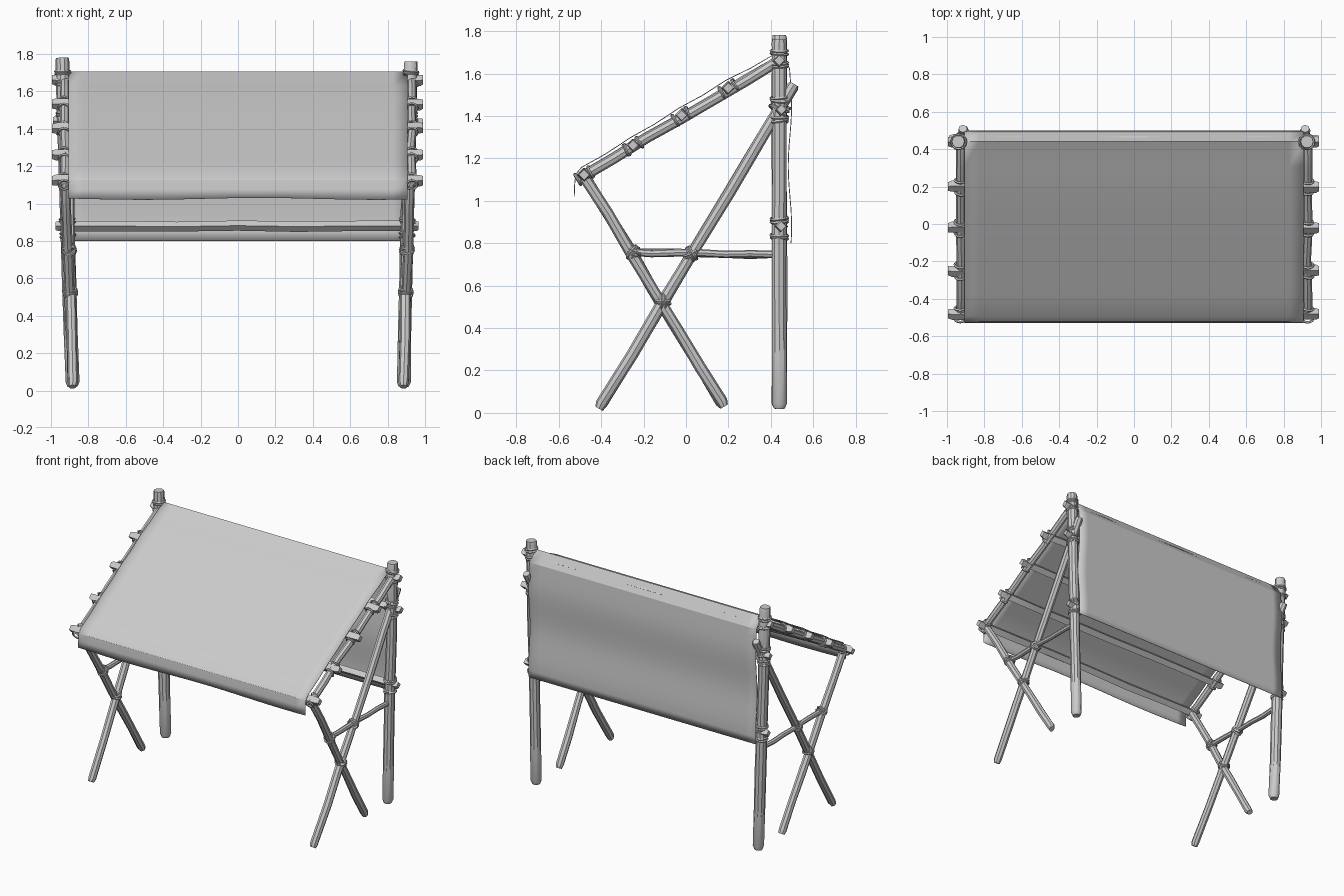
import bpy, bmesh, math, random
from mathutils import Vector, Matrix

random.seed(4)
cube = bpy.data.objects.get("Cube")
if cube:
    bpy.data.objects.remove(cube, do_unlink=True)

grey = bpy.data.materials.new("plain_grey")
grey.use_nodes = True
grey.diffuse_color = (0.6, 0.6, 0.6, 1)
grey.node_tree.nodes["Principled BSDF"].inputs["Base Color"].default_value = (0.6, 0.6, 0.6, 1)


def finish(bm, name, angle=35):
    bmesh.ops.recalc_face_normals(bm, faces=bm.faces)
    mesh = bpy.data.meshes.new(name)
    bm.to_mesh(mesh)
    bm.free()
    mesh.materials.append(grey)
    obj = bpy.data.objects.new(name, mesh)
    bpy.context.collection.objects.link(obj)
    bpy.ops.object.select_all(action='DESELECT')
    obj.select_set(True)
    bpy.context.view_layer.objects.active = obj
    bpy.ops.object.shade_smooth_by_angle(angle=math.radians(angle))
    return obj


def axes(direction):
    """Two vectors square to a direction, the first lying level along x if possible."""
    d = direction.normalized()
    ref = Vector((0, 0, 1)) if abs(d.x) > 0.8 else Vector((1, 0, 0))
    u = (ref - d * ref.dot(d)).normalized()
    return u, d.cross(u)


def pole(name, start, end, radius, sides=8, wobble=0.004, foot=0.75, head=0.85):
    """Rough-hewn round timber with worn ends."""
    start, end = Vector(start), Vector(end)
    u, v = axes(end - start)
    length = (end - start).length
    worn = 0.025 / length
    stops = [(0, foot), (worn, 1)]
    stops += [(i / 6, random.uniform(0.93, 1.06)) for i in range(1, 6)]
    stops += [(1 - worn * 0.6, 1), (1, head)]
    bm = bmesh.new()
    rings = []
    for t, scale in stops:
        shift = 0 if t in (0, 1) else wobble
        c = start.lerp(end, t) + u * random.uniform(-shift, shift) + v * random.uniform(-shift, shift)
        ring = []
        for k in range(sides):
            a = math.tau * k / sides
            ring.append(bm.verts.new(c + (u * math.cos(a) + v * math.sin(a)) * radius * scale))
        rings.append(ring)
    for a, b in zip(rings, rings[1:]):
        for k in range(sides):
            n = (k + 1) % sides
            bm.faces.new((a[k], a[n], b[n], b[k]))
    bm.faces.new(rings[0])
    bm.faces.new(rings[-1])
    return finish(bm, name)


def lashing(name, centre, axis, radius, turns=3, gap=0.014, tilt=0.15, rope=0.007):
    """Turns of rope wound round an axis."""
    bm = bmesh.new()
    n, m = 12, 5
    axis = Vector(axis).normalized()
    for t in range(turns):
        lean = Vector([random.uniform(-tilt, tilt) for _ in range(3)])
        d = (axis + lean).normalized()
        u, v = axes(d)
        c = Vector(centre) + axis * gap * (t - (turns - 1) / 2)
        grid = []
        for i in range(n):
            a = math.tau * i / n
            out = u * math.cos(a) + v * math.sin(a)
            grid.append([bm.verts.new(c + out * (radius + rope * math.cos(b)) + d * rope * math.sin(b))
                         for b in (math.tau * j / m for j in range(m))])
        for i in range(n):
            for j in range(m):
                p, q, k = grid[i], grid[(i + 1) % n], (j + 1) % m
                bm.faces.new((p[j], q[j], q[k], p[k]))
    finish(bm, name, 60)


def cross_lashing(name, centre, d1, d2, radius):
    """Two diagonal windings where timbers cross."""
    d1, d2 = Vector(d1).normalized(), Vector(d2).normalized()
    lashing(name + "_over", centre, d1 + d2, radius, 2)
    lashing(name + "_under", centre, d1 - d2, radius, 2)


# Purlin positions (y, z) down the roof slope
slope = [(0.44, 1.66), (0.20, 1.53), (-0.02, 1.40), (-0.25, 1.26), (-0.48, 1.12)]

# Side frames
for side, s, top_x, top_z in (("left", 1, 0.925, 1.76), ("right", -1, 0.94, 1.78)):
    def at(x, y, z):
        return Vector((s * x, y, z))

    post_foot, post_top = at(0.885, 0.44, 0.02), at(top_x, 0.44, top_z)
    pole(side + "_back_post", post_foot, post_top, 0.037, 10, 0.002, 0.72, 0.9)
    long_a, long_b = at(0.885, -0.41, 0.02), at(0.915, 0.51, 1.55)
    pole(side + "_long_brace", long_a, long_b, 0.027)
    short_a, short_b = at(0.887, 0.18, 0.03), at(0.92, -0.48, 1.12)
    pole(side + "_front_leg", short_a, short_b, 0.027)
    rafter_a, rafter_b = at(0.925, -0.50, 1.11), at(0.93, 0.45, 1.665)
    pole(side + "_rafter", rafter_a, rafter_b, 0.025)
    pole(side + "_tie_rail", at(0.905, -0.28, 0.757), at(0.90, 0.42, 0.745), 0.018)

    # Rope where the timbers meet
    long_d, short_d, rafter_d = long_b - long_a, short_b - short_a, rafter_b - rafter_a
    level = Vector((0, 1, 0))
    cross_lashing(side + "_leg_crossing_rope", at(0.897, -0.11, 0.525), long_d, short_d, 0.036)
    cross_lashing(side + "_front_rail_rope", at(0.905, -0.25, 0.755), level, short_d, 0.034)
    cross_lashing(side + "_rear_rail_rope", at(0.902, 0.025, 0.75), level, long_d, 0.034)
    for z in (1.70, 1.64, 1.48, 1.385, 0.91, 0.83):
        c = post_foot.lerp(post_top, (z - 0.02) / (top_z - 0.02))
        lashing(side + "_post_rope", c, post_top - post_foot, 0.039, 2)
    lashing(side + "_brace_head_rope", at(0.915, 0.44, 1.435), long_d, 0.045, 2, 0.03, 0.3)
    for y, z in slope[1:]:
        for off in (-0.035, 0.035):
            c = at(0.93, y, z - 0.002) + rafter_d.normalized() * off
            lashing(side + "_rafter_rope", c, rafter_d, 0.028, 1)

# Crosswise bars, square in section and set on edge
for i, (y, z) in enumerate(slope):
    pole("purlin_%d" % (i + 1), (-0.995, y, z + 0.002), (0.99, y, z + 0.002), 0.03, 4, 0.004, 0.8, 0.8)
pole("back_upper_bar", (-0.99, 0.45, 1.44), (0.99, 0.45, 1.43), 0.028, 4, 0.004, 0.8, 0.8)
pole("back_lower_bar", (-0.975, 0.45, 0.88), (0.965, 0.45, 0.88), 0.028, 4, 0.004, 0.8, 0.8)

# Cloth: hem at the front, sagging roof, ridge fold, rippled back sheet
outline = [(-0.527, 1.025), (-0.525, 1.075), (-0.52, 1.125)]
roof = [(y - 0.012, z + 0.038) for y, z in reversed(slope)]
for (y0, z0), (y1, z1) in zip(roof, roof[1:]):
    outline += [(y0, z0), ((y0 + y1) / 2, (z0 + z1) / 2 - 0.006)]
outline += [(0.44, 1.705), (0.488, 1.625)]
for k in range(1, 17):
    z = 1.625 - k * 0.0515
    outline.append((0.49 + 0.008 * math.cos((z - 1.45) * 11), z))

columns = 24
bm = bmesh.new()
rows = []
for r, (y, z) in enumerate(outline):
    row = []
    for c in range(columns + 1):
        x = -0.905 + 1.81 * c / columns
        ripple = 0.005 * math.sin(x * 5 + 1) if r == 0 else 0
        row.append(bm.verts.new((x, y, z + ripple)))
    rows.append(row)
for a, b in zip(rows, rows[1:]):
    for c in range(columns):
        bm.faces.new((a[c], a[c + 1], b[c + 1], b[c]))
cloth = finish(bm, "cloth_cover", 25)
thick = cloth.modifiers.new("thickness", 'SOLIDIFY')
thick.thickness = 0.004
thick.offset = 0
